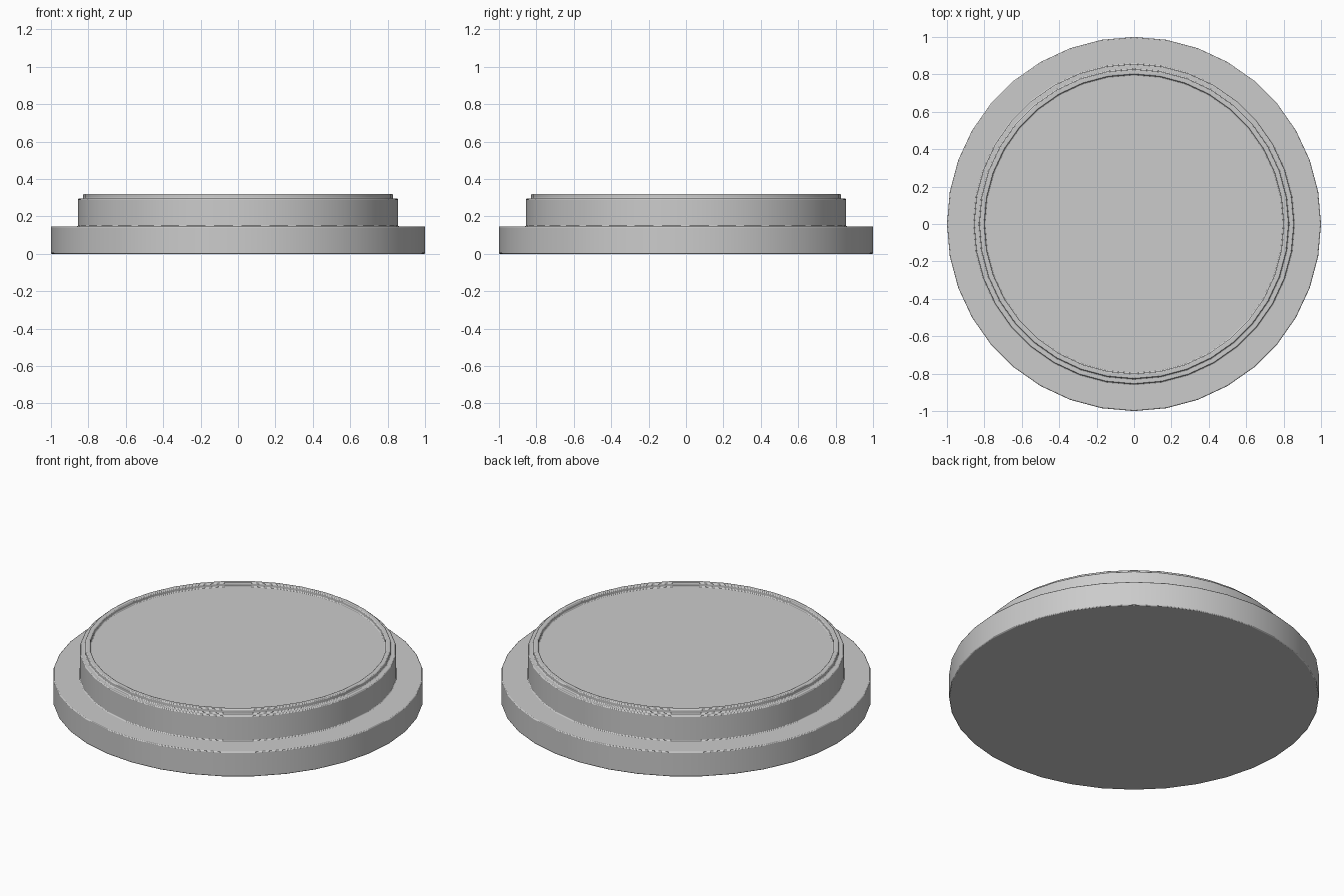
import bpy, bmesh
from math import radians, tau
from mathutils import Matrix

if "Cube" in bpy.data.objects:
    bpy.data.objects.remove(bpy.data.objects["Cube"])

SIDES = 36

# Half profile (radius, height): underside, flange, collar, lip, recessed top
profile = [(0, 0), (1, 0), (1, 0.147), (0.856, 0.147), (0.856, 0.295),
           (0.828, 0.295), (0.828, 0.32), (0.80, 0.32), (0.80, 0.297), (0, 0.297)]

# Lathe the profile around z
bm = bmesh.new()
rings = []
for r, z in profile[1:-1]:
    ring = bmesh.ops.create_circle(bm, segments=SIDES, radius=r,
                                   matrix=Matrix.Translation((0, 0, z)))["verts"]
    rings.append(ring)
for a, b in zip(rings, rings[1:]):
    for i in range(SIDES):
        j = (i + 1) % SIDES
        bm.faces.new((a[i], a[j], b[j], b[i]))
bm.faces.new(rings[0])
bm.faces.new(rings[-1])
bmesh.ops.recalc_face_normals(bm, faces=bm.faces)

mesh = bpy.data.meshes.new("stepped_disc")
bm.to_mesh(mesh)
bm.free()
disc = bpy.data.objects.new("stepped_disc", mesh)
bpy.context.collection.objects.link(disc)

# Softened edges
bevel = disc.modifiers.new("edge_bevel", "BEVEL")
bevel.width = 0.005
bevel.segments = 2
bevel.limit_method = "ANGLE"
bevel.angle_limit = radians(40)

bpy.context.view_layer.objects.active = disc
disc.select_set(True)
bpy.ops.object.shade_smooth_by_angle(angle=radians(50))
